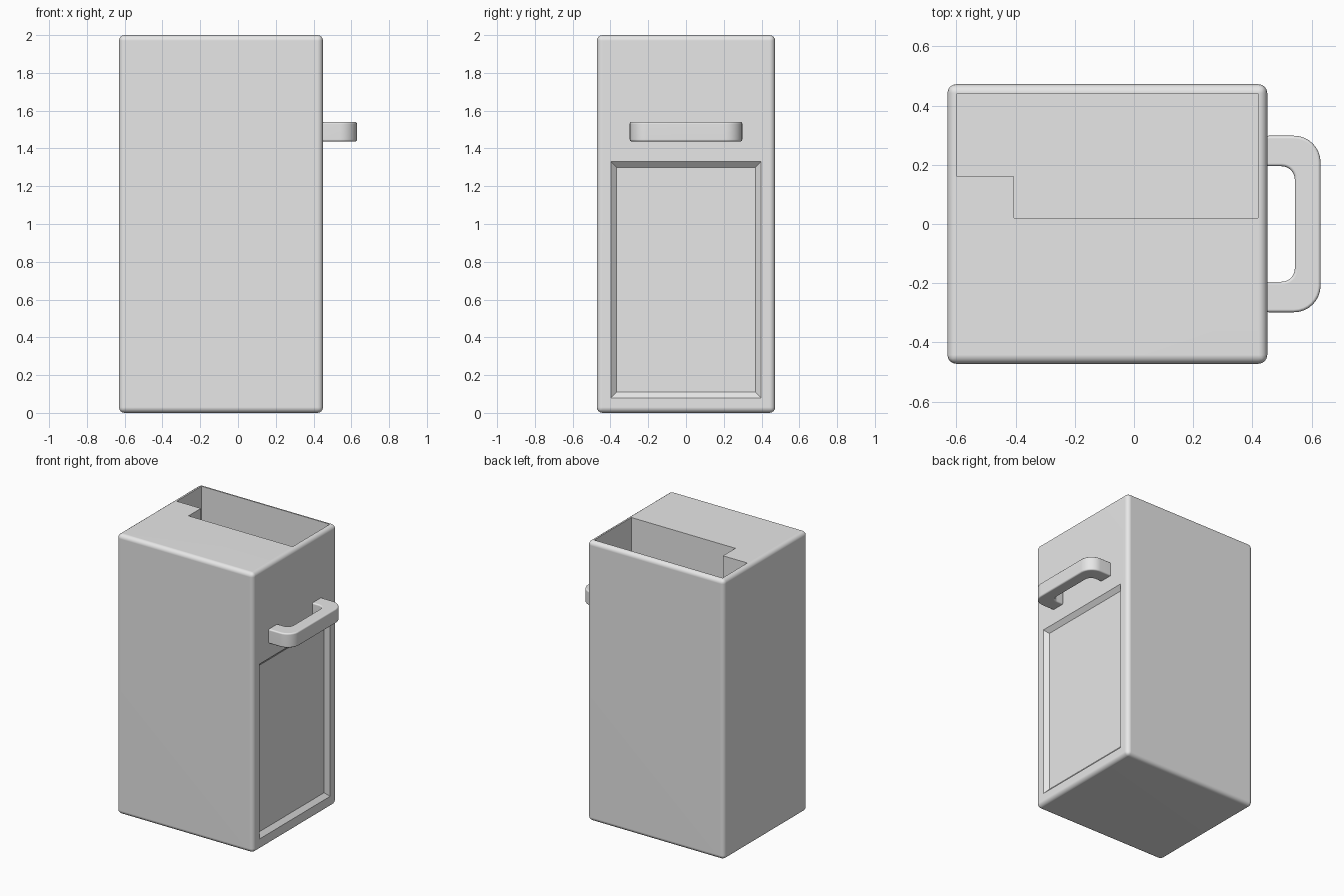
import bpy, bmesh
from math import radians, cos, sin, pi
from mathutils import Vector

if "Cube" in bpy.data.objects:
    bpy.data.objects.remove(bpy.data.objects["Cube"], do_unlink=True)

grey = bpy.data.materials.new("light grey")
grey.use_nodes = True
grey.diffuse_color = (0.8, 0.8, 0.8, 1)
grey.node_tree.nodes["Principled BSDF"].inputs["Base Color"].default_value = (0.8, 0.8, 0.8, 1)


def loft(name, bottom, top):
    """Closed solid between two matching outlines."""
    bm = bmesh.new()
    a = [bm.verts.new(p) for p in bottom]
    b = [bm.verts.new(p) for p in top]
    bm.faces.new(a)
    bm.faces.new(b)
    for i in range(len(a)):
        j = (i + 1) % len(a)
        bm.faces.new((a[i], a[j], b[j], b[i]))
    bmesh.ops.recalc_face_normals(bm, faces=bm.faces)
    mesh = bpy.data.meshes.new(name)
    bm.to_mesh(mesh)
    bm.free()
    mesh.materials.append(grey)
    obj = bpy.data.objects.new(name, mesh)
    bpy.context.collection.objects.link(obj)
    return obj


def prism(name, outline, z0, z1):
    return loft(name, [(x, y, z0) for x, y in outline], [(x, y, z1) for x, y in outline])


def activate(obj):
    bpy.ops.object.select_all(action='DESELECT')
    obj.select_set(True)
    bpy.context.view_layer.objects.active = obj


def round_edges(obj, width, segments):
    mod = obj.modifiers.new("rounded edges", 'BEVEL')
    mod.width, mod.segments = width, segments
    mod.limit_method, mod.angle_limit = 'ANGLE', radians(40)
    activate(obj)
    bpy.ops.object.modifier_apply(modifier=mod.name)


def cut(obj, cutter):
    mod = obj.modifiers.new("cut", 'BOOLEAN')
    mod.operation, mod.solver, mod.object = 'DIFFERENCE', 'EXACT', cutter
    activate(obj)
    bpy.ops.object.modifier_apply(modifier=mod.name)
    bpy.data.objects.remove(cutter, do_unlink=True)


def finish(obj):
    activate(obj)
    bpy.ops.object.shade_smooth_by_angle(angle=radians(35))
    mod = obj.modifiers.new("flat panels", 'WEIGHTED_NORMAL')
    mod.keep_sharp = True


# Cabinet body with rounded edges
left, right, half = -0.63, 0.45, 0.472
body = prism("cabinet_body", [(left, -half), (right, -half), (right, half), (left, half)], 0, 2)
round_edges(body, 0.03, 4)

# L-shaped bin well, open at the top
well = [(-0.597, 0.16), (-0.405, 0.16), (-0.405, 0.02), (0.418, 0.02), (0.418, 0.44), (-0.597, 0.44)]
cut(body, prism("well_cutter", well, 1.0, 2.2))


# Recessed door panel with sloping sides
def panel(x, inset):
    w, z0, z1 = 0.398 - inset, 0.08 + inset, 1.33 - inset
    return [(x, -w, z0), (x, w, z0), (x, w, z1), (x, -w, z1)]


depth = 0.027
cut(body, loft("panel_cutter", panel(right - depth, 0.03), panel(right + depth, -0.03)))
finish(body)


# Handle: rounded U-shaped bar
def corner(cx, cy, r, steps=8):
    return [(cx + r * sin(pi / 2 * i / steps), cy - r * cos(pi / 2 * i / steps)) for i in range(steps + 1)]


def bar_side(x, y, r):
    lower = [(right - 0.005, -y)] + corner(x - r, -y + r, r)
    return lower + [(px, -py) for px, py in reversed(lower)]


outline = bar_side(0.63, 0.298, 0.09) + bar_side(0.543, 0.195, 0.045)[::-1]
handle = prism("door_handle", outline, 1.437, 1.54)
round_edges(handle, 0.01, 3)
finish(handle)
